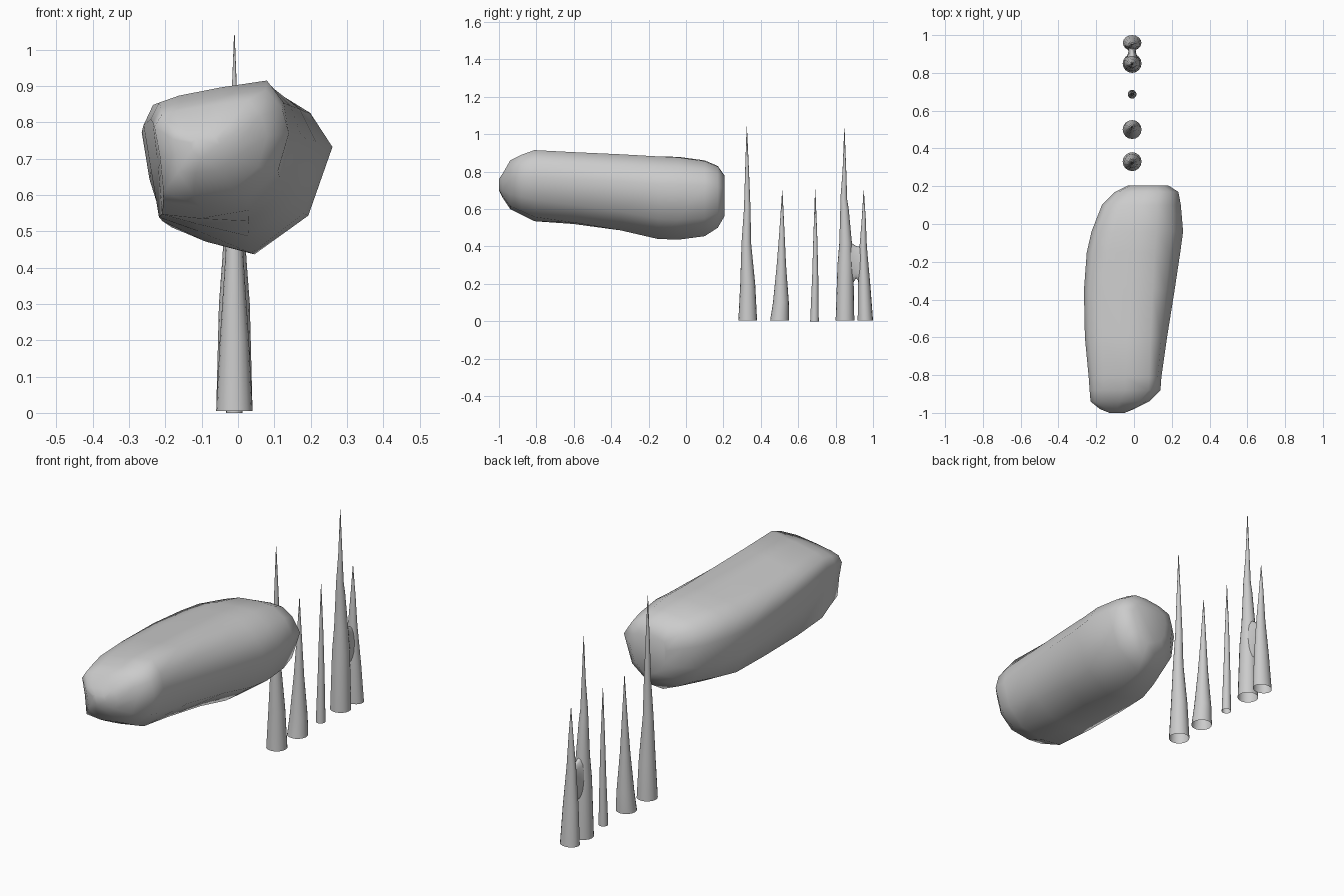
import bpy
import bmesh
from math import cos, sin, pi, radians

default_cube = bpy.data.objects.get("Cube")
if default_cube:
    bpy.data.objects.remove(default_cube, do_unlink=True)

# One stone colour for everything
stone = bpy.data.materials.new("pale_grey_stone")
stone.use_nodes = True
grey = (0.6, 0.6, 0.6, 1)
stone.diffuse_color = grey
stone.node_tree.nodes["Principled BSDF"].inputs["Base Color"].default_value = grey


def loft(name, rings, cap_start=False, cap_end=False, sharp_angle=70):
    """Skin a series of equal-sized closed rings and shade the result smooth."""
    bm = bmesh.new()
    loops = [[bm.verts.new(point) for point in ring] for ring in rings]
    count = len(loops[0])
    for lower, upper in zip(loops, loops[1:]):
        for i in range(count):
            j = (i + 1) % count
            bm.faces.new((lower[i], lower[j], upper[j], upper[i]))
    if cap_start:
        bm.faces.new(loops[0][::-1])
    if cap_end:
        bm.faces.new(loops[-1])
    # A closed skin can be oriented automatically; open ones are wound outward
    if cap_start and cap_end:
        bmesh.ops.recalc_face_normals(bm, faces=bm.faces)
    mesh = bpy.data.meshes.new(name)
    bm.to_mesh(mesh)
    bm.free()
    mesh.materials.append(stone)
    obj = bpy.data.objects.new(name, mesh)
    bpy.context.collection.objects.link(obj)
    bpy.ops.object.select_all(action="DESELECT")
    obj.select_set(True)
    bpy.context.view_layer.objects.active = obj
    bpy.ops.object.shade_smooth_by_angle(angle=radians(sharp_angle))
    return obj


# Boulder: two unit outlines blended along the length, fitted to each section
front_outline = [(1, .62), (.95, .84), (.83, 1), (.5, .95), (.2, .89), (.06, .84),
                 (0, .72), (.05, .4), (.08, .03), (.35, 0), (.7, .06), (.92, .3)]
rear_outline = [(1, .67), (.87, .88), (.7, .99), (.5, 1), (.25, .97), (.06, .9),
                (0, .7), (.04, .4), (.15, .2), (.32, .1), (.55, 0), (.86, .24)]

# y, left x, right x, bottom z, top z
sections = [
    (-1, -.13, -.05, .7, .76),
    (-.98, -.18, 0, .66, .79),
    (-.94, -.23, .08, .6, .86),
    (-.88, -.235, .14, .57, .89),
    (-.81, -.24, .145, .535, .915),
    (-.6, -.26, .175, .51, .905),
    (-.35, -.265, .215, .475, .895),
    (-.15, -.25, .245, .435, .885),
    (-.04, -.225, .26, .435, .88),
    (.1, -.17, .248, .455, .86),
    (.17, -.1, .235, .5, .83),
    (.205, -.03, .18, .56, .78),
]


def boulder_ring(y, x0, x1, z0, z1):
    blend = min(1, max(0, (y + .8) / .8))
    ring = []
    for (fu, fv), (ru, rv) in zip(front_outline, rear_outline):
        u = fu + (ru - fu) * blend
        v = fv + (rv - fv) * blend
        ring.append((x0 + (x1 - x0) * u, y, z0 + (z1 - z0) * v))
    return ring


loft("boulder", [boulder_ring(*s) for s in sections], True, True)

# Spikes: open-bottomed tapering cones with slightly wandering outlines
spike_x = -.01
sides = 16


def spike(name, profile, widen=1):
    """Each profile entry is height, near y and far y."""
    rings = []
    for z, near, far in profile:
        middle, radius = (near + far) / 2, (far - near) / 2
        rings.append([(spike_x + widen * radius * cos(2 * pi * i / sides),
                       middle + radius * sin(2 * pi * i / sides), z)
                      for i in range(sides)])
    loft(name, rings, cap_end=True)


spike("spike_nearest", [(.005, .28, .38), (.2, .29, .37), (.42, .297, .348),
                        (.6, .31, .345), (.8, .316, .337), (1.04, .324, .326)])
spike("spike_second", [(.005, .45, .55), (.1, .465, .55), (.3, .485, .535),
                       (.45, .497, .528), (.7, .514, .516)])
spike("spike_thin", [(0, .664, .71), (.25, .675, .707),
                     (.45, .681, .702), (.705, .69, .692)])
spike("spike_tall", [(.005, .8, .9), (.3, .81, .895), (.42, .82, .887),
                     (.6, .825, .87), (.65, .825, .862), (.8, .837, .857),
                     (1.03, .846, .848)])
spike("spike_last", [(.005, .918, 1), (.2, .92, .985), (.4, .928, .967),
                     (.55, .94, .961), (.7, .949, .951)], widen=1.2)

# Web of stone joining the last two spikes: y, half width, bottom z, top z
web = [(.865, .03, .19, .44), (.89, .026, .2, .415),
       (.91, .02, .23, .402), (.945, .022, .19, .395)]
loft("spike_web", [[(spike_x + half * cos(2 * pi * i / sides), y,
                     (low + high) / 2 + (high - low) / 2 * sin(2 * pi * i / sides))
                    for i in range(sides)]
                   for y, half, low, high in web], True, True)
